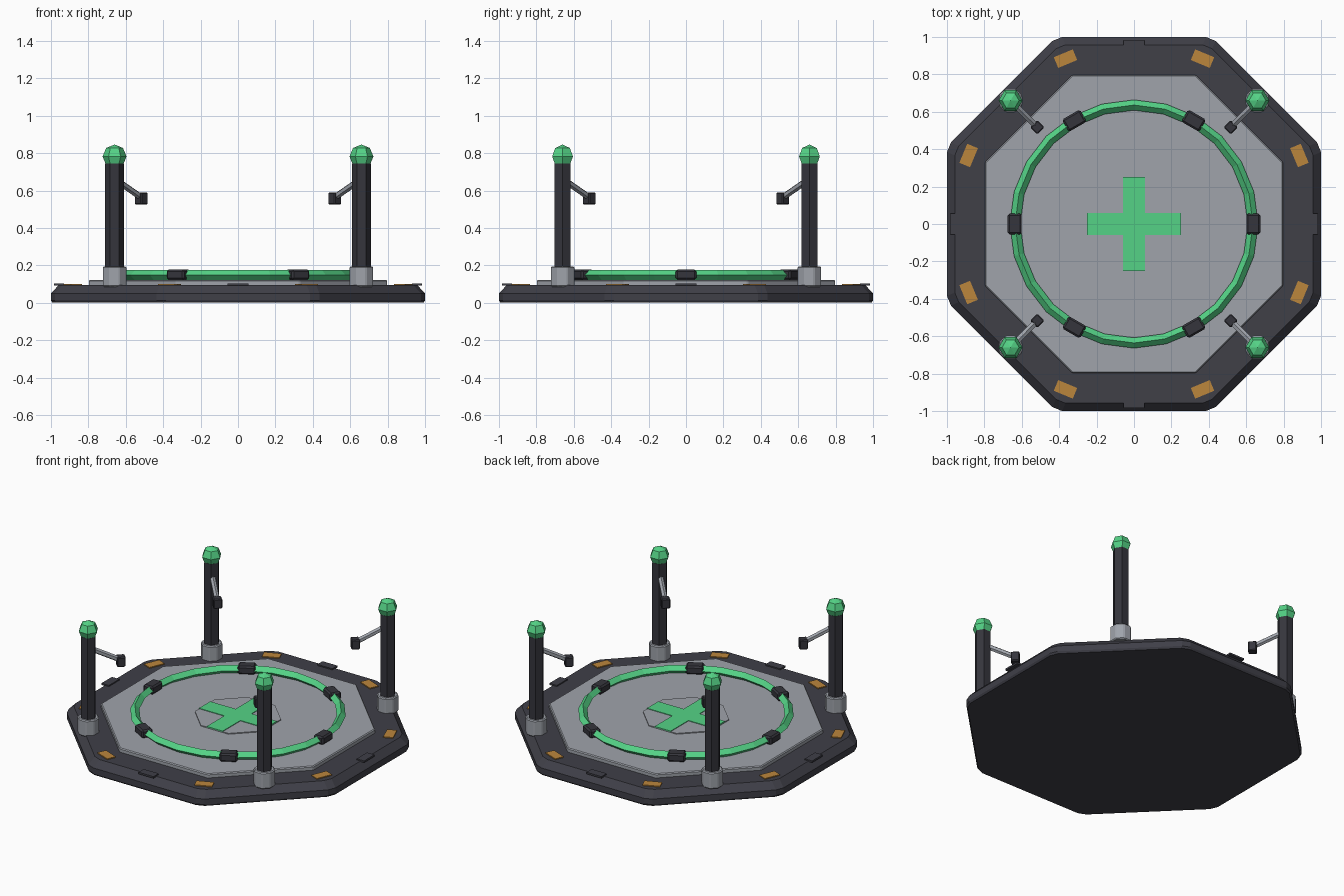
import bpy, bmesh, math
from mathutils import Vector, Matrix

cube = bpy.data.objects.get("Cube")
if cube:
    bpy.data.objects.remove(cube, do_unlink=True)


def material(name, rgb):
    m = bpy.data.materials.new(name)
    m.use_nodes = True
    m.diffuse_color = (*rgb, 1)
    m.node_tree.nodes["Principled BSDF"].inputs["Base Color"].default_value = (*rgb, 1)
    return m


CHARCOAL = material("charcoal", (0.05, 0.05, 0.064))
DARK = material("dark metal", (0.036, 0.036, 0.046))
GREY = material("light grey", (0.35, 0.37, 0.41))
GREEN = material("glowing green", (0.09, 0.65, 0.24))
AMBER = material("amber", (0.5, 0.24, 0.045))


def finish(name, bm, mat, matrix=None, bevel=0):
    """Turn a bmesh into a named object, optionally placed and bevelled."""
    bmesh.ops.recalc_face_normals(bm, faces=bm.faces)
    me = bpy.data.meshes.new(name)
    bm.to_mesh(me)
    bm.free()
    me.materials.append(mat)
    ob = bpy.data.objects.new(name, me)
    bpy.context.collection.objects.link(ob)
    if matrix:
        ob.matrix_world = matrix
    if bevel:
        mod = ob.modifiers.new("bevel", "BEVEL")
        mod.width, mod.segments = bevel, 1
    return ob


def box(name, size, loc, turn, mat, bevel=0):
    bm = bmesh.new()
    bmesh.ops.create_cube(bm, size=1, matrix=Matrix.Diagonal((*size, 1)))
    return finish(name, bm, mat, Matrix.Translation(loc) @ Matrix.Rotation(turn, 4, "Z"), bevel)


def prism(name, sides, radius, z0, z1, mat, x=0, y=0, turn=0, bevel=0):
    bm = bmesh.new()
    bmesh.ops.create_cone(bm, cap_ends=True, segments=sides, radius1=radius,
                          radius2=radius, depth=z1 - z0)
    place = Matrix.Translation((x, y, (z0 + z1) / 2)) @ Matrix.Rotation(turn, 4, "Z")
    return finish(name, bm, mat, place, bevel)


def rod(name, a, b, radius, sides, mat):
    a, b = Vector(a), Vector(b)
    bm = bmesh.new()
    bmesh.ops.create_cone(bm, cap_ends=True, segments=sides, radius1=radius,
                          radius2=radius, depth=(b - a).length)
    turn = (b - a).to_track_quat("Z", "Y").to_matrix().to_4x4()
    return finish(name, bm, mat, Matrix.Translation((a + b) / 2) @ turn)


def octagon_loop(apothem, z, cut=0.03):
    """Octagon with each corner cut off by a short facet."""
    half = apothem * math.tan(math.pi / 8) - cut
    pts = []
    for k in range(8):
        spin = Matrix.Rotation(k * math.pi / 4, 3, "Z")
        pts += [spin @ Vector((apothem, s * half, z)) for s in (-1, 1)]
    return pts


# Platform: stacked octagon loops with a chamfered upper rim
bm = bmesh.new()
loops = [[bm.verts.new(p) for p in octagon_loop(a, z)]
         for a, z in ((0.992, 0), (1, 0.012), (1, 0.05), (0.958, 0.095))]
for low, high in zip(loops, loops[1:]):
    for i in range(16):
        j = (i + 1) % 16
        bm.faces.new((low[i], low[j], high[j], high[i]))
bm.faces.new(loops[0])
bm.faces.new(loops[-1])
finish("platform", bm, CHARCOAL)

# Deck, centre medallion and cross
EIGHTH = math.pi / 8
CORNER = 1 / math.cos(EIGHTH)
prism("deck", 8, 0.797 * CORNER, 0.085, 0.122, GREY, turn=EIGHTH, bevel=0.006)
prism("medallion", 8, 0.25 * CORNER, 0.115, 0.128, GREY, turn=EIGHTH)
bm = bmesh.new()
w, r = 0.06, 0.25
quarter = [(r, -w), (r, w), (w, w)]
outline = []
for k in range(4):
    spin = Matrix.Rotation(k * math.pi / 2, 2)
    outline += [spin @ Vector(p) for p in quarter]
face = bm.faces.new([bm.verts.new((p.x, p.y, 0.126)) for p in outline])
top = bmesh.ops.extrude_face_region(bm, geom=[face])["geom"]
bmesh.ops.translate(bm, vec=(0, 0, 0.006),
                    verts=[v for v in top if isinstance(v, bmesh.types.BMVert)])
finish("cross_plate", bm, GREEN)

# Light ring and its six clamps
bpy.ops.mesh.primitive_torus_add(major_radius=0.636, minor_radius=0.028, major_segments=24,
                                 minor_segments=4, location=(0, 0, 0.147))
ring = bpy.context.object
ring.name = "light_ring"
ring.data.materials.append(GREEN)
for k in range(6):
    t = k * math.pi / 3
    box("ring_clamp", (0.075, 0.11, 0.055),
        (0.638 * math.cos(t), 0.638 * math.sin(t), 0.15), t, DARK, 0.01)

# Amber markers at the corners
for k in range(8):
    t = (k + 0.5) * math.pi / 4
    box("amber_marker", (0.062, 0.11, 0.009),
        (0.957 * math.cos(t), 0.957 * math.sin(t), 0.097), t, AMBER)

# Rim plates on the four main sides
for k in range(4):
    t = k * math.pi / 2
    box("rim_plate", (0.056, 0.112, 0.012),
        (0.957 * math.cos(t), 0.957 * math.sin(t), 0.097), t, CHARCOAL)

# Four pylons, each with a collar, post, lamp and inward arm
for sx in (-1, 1):
    for sy in (-1, 1):
        x, y = 0.66 * sx, 0.66 * sy
        prism("pylon_collar", 8, 0.068, 0.085, 0.195, GREY, x, y, EIGHTH, 0.006)
        prism("pylon_post", 6, 0.05, 0.19, 0.745, DARK, x, y, math.pi / 6)
        bm = bmesh.new()
        bmesh.ops.create_uvsphere(bm, u_segments=6, v_segments=4, radius=0.064)
        finish("pylon_lamp", bm, GREEN,
               Matrix.Translation((x, y, 0.782)) @ Matrix.Rotation(math.pi / 6, 4, "Z"))
        rod("pylon_arm", (0.65 * sx, 0.65 * sy, 0.655), (0.52 * sx, 0.52 * sy, 0.565),
            0.018, 6, GREY)
        box("arm_head", (0.054, 0.054, 0.066), (0.517 * sx, 0.517 * sy, 0.557),
            math.pi / 4, DARK, 0.006)
